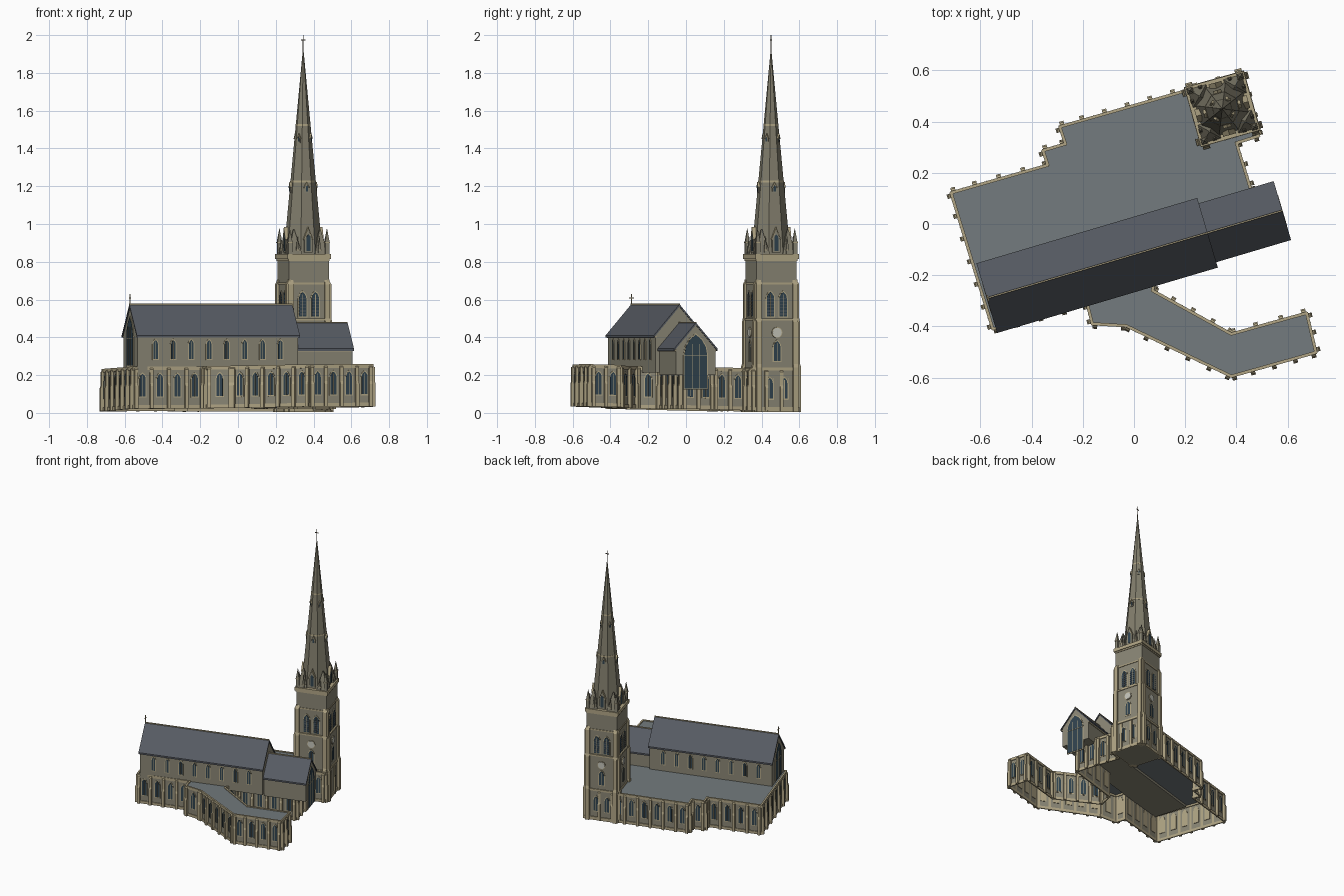
import bpy, bmesh, math
from mathutils import Matrix, Vector

if "Cube" in bpy.data.objects:
    bpy.data.objects.remove(bpy.data.objects["Cube"])

COL = dict(stone=(.25, .235, .175), trim=(.43, .37, .23), slate=(.095, .105, .125), lead=(.17, .195, .205),
           glass=(.03, .055, .075), spire=(.22, .205, .15), clock=(.55, .55, .48), iron=(.12, .1, .07))
MATS = {}
for k, c in COL.items():
    MATS[k] = bpy.data.materials.new(k)
    MATS[k].diffuse_color = (*c, 1)
parts = {}


def bm_of(name, mat):
    if name not in parts:
        parts[name] = (bmesh.new(), mat)
    return parts[name][0]


def prism(name, mat, M, pts, y0, y1):
    """Extrude an (x, z) profile along local y."""
    bm = bm_of(name, mat)
    a = [bm.verts.new(M @ Vector((x, y0, z))) for x, z in pts]
    b = [bm.verts.new(M @ Vector((x, y1, z))) for x, z in pts]
    n = len(pts)
    bm.faces.new(a)
    bm.faces.new(b[::-1])
    for i in range(n):
        bm.faces.new((a[i], b[i], b[(i + 1) % n], a[(i + 1) % n]))


def box(name, mat, M, x0, x1, y0, y1, z0, z1):
    prism(name, mat, M, [(x0, z0), (x1, z0), (x1, z1), (x0, z1)], y0, y1)


def cone(name, mat, M, z0, z1, r0, r1, n, turn=0.0):
    bmesh.ops.create_cone(bm_of(name, mat), cap_ends=True, segments=n, radius1=r0, radius2=r1, depth=z1 - z0,
                          matrix=M @ Matrix.Translation((0, 0, (z0 + z1) / 2)) @ Matrix.Rotation(turn, 4, 'Z'))


def arch(x, w, z0, z1):
    """Pointed arch profile."""
    h = w / 2
    rise = w * .87
    pts = [(x - h, z0), (x + h, z0)]
    right = [(x - h + w * math.cos(t), z1 - rise + w * math.sin(t)) for t in (0, .35, .7, math.pi / 3)]
    return pts + right + [(2 * x - a, b) for a, b in right[-2::-1]]


def window(pre, M, x, w, z0, z1, out=0.0, mullion=True):
    prism(pre + "_window_surrounds", 'trim', M, arch(x, w + .012, z0 - .006, z1 + .008), out - .004, out + .003)
    prism(pre + "_window_glass", 'glass', M, arch(x, w, z0, z1), out, out + .005)
    if mullion:
        box(pre + "_mullions", 'trim', M, x - .0015, x + .0015, out, out + .007, z0, z1 - w * .3)


def frame(x, y, ang):
    return Matrix.Translation((x, y, 0)) @ Matrix.Rotation(ang, 4, 'Z')


# low aisles and annex: one clockwise outline with bays on every edge
OUT = [(-.715, .122), (-.337, .23), (-.356, .287), (-.268, .313), (-.29, .38), (.42, .583), (.487, .344), (.4, .317),
       (.453, .146), (.5, -.02), (.1, -.14), (.072, -.26), (.38, -.43), (.675, -.348), (.711, -.502), (.38, -.595),
       (-.03, -.398), (-.163, -.39), (-.183, -.312), (-.552, -.41)]
H = .218
walls = bm_of("low_walls", 'stone')
lo = [walls.verts.new((x, y, 0)) for x, y in OUT]
hi = [walls.verts.new((x, y, H)) for x, y in OUT]
roof = bm_of("low_flat_roof", 'lead')
roof.faces.new([roof.verts.new((x, y, H)) for x, y in OUT][::-1])
for i, p in enumerate(OUT):
    j = (i + 1) % len(OUT)
    walls.faces.new((lo[j], lo[i], hi[i], hi[j]))
    d = Vector(OUT[j]) - Vector(p)
    L = d.length
    M = frame(*p, math.atan2(d.y, d.x))
    box("low_plinth", 'trim', M, -.003, L + .003, -.002, .006, 0, .02)
    box("low_parapet", 'trim', M, -.003, L + .003, -.006, .006, H - .014, H + .006)
    n = max(1, round(L / .093))
    for k in range(n + 1):
        c = min(max(L * k / n, .011), L - .011)
        prism("low_buttresses", 'trim', M @ Matrix.Translation((c, 0, 0)) @ Matrix.Rotation(math.pi / 2, 4, 'Z'),
              [(-.001, 0), (.019, 0), (.019, .12), (.014, .135), (.014, H - .01), (-.001, H + .003)], -.009, .009)
        if k < n and L / n > .065:
            window("low", M, L * (k + .5) / n, .032, .065, .185)

# the low storey follows gently sloping ground
for name, (bm, m) in parts.items():
    for v in bm.verts:
        v.co.z += .017 + .008 * v.co.x - .022 * v.co.y

# nave and chancel
A = math.radians(16.5)
N = frame(-.144, -.162, A)
ALONG = Matrix.Rotation(math.pi / 2, 4, 'Z')   # profile x -> local y, extrusion -> local -x


def gabled(name, x0, x1, hw, rw, base, eave, ridge):
    R = N @ ALONG
    s = (ridge - eave) / rw
    we = ridge - .008 - s * hw
    prism(name + "_walls", 'stone', R, [(-hw, base), (hw, base), (hw, we), (0, ridge - .008), (-hw, we)],
          -x1 + .006, -x0 - .006)
    t = .012
    prism(name + "_roof", 'slate', R, [(-rw, eave), (0, ridge), (rw, eave), (rw, eave - t), (0, ridge - t),
                                       (-rw, eave - t)], -x1, -x0)
    box(name + "_ridge", 'trim', N, x0, x1, -.003, .003, ridge - .003, ridge + .004)
    for sd in (-1, 1):
        box(name + "_eaves_course", 'trim', N, x0 + .006, x1 - .006, sd * hw - .005, sd * hw + .005,
            eave - .014, eave - .004)


gabled("nave", -.45, .45, .13, .142, .215, .41, .575)
gabled("chancel", .44, .755, .109, .12, .2, .34, .478)

# clerestory windows on both sides
for side in (0, math.pi):
    M = N @ Matrix.Rotation(side, 4, 'Z')
    for k in range(8):
        window("nave", M, -.345 + k * .0985, .024, .285, .385, .13)

# great end windows
WEST = N @ Matrix.Rotation(math.pi / 2, 4, 'Z')
EAST = N @ Matrix.Rotation(-math.pi / 2, 4, 'Z')
for pre, M, w, z0, z1, out in (("west", WEST, .115, .25, .505, .444), ("east", EAST, .125, .13, .415, .749)):
    window(pre, M, 0, w, z0, z1, out, False)
    for x in (-w / 6, w / 6):
        box(pre + "_tracery", 'trim', M, x - .0015, x + .0015, out, out + .007, z0, z1 - .05)
    box(pre + "_tracery", 'trim', M, -w / 2, w / 2, out, out + .007, z1 - .112, z1 - .109)

# gable cross on the west ridge
box("gable_cross", 'trim', N, -.449, -.443, -.003, .003, .57, .63)
box("gable_cross", 'trim', N, -.449, -.443, -.012, .012, .606, .612)

# tower
T = frame(.345, .45, math.radians(15.7))
box("tower_lower", 'stone', T, -.115, .115, -.115, .115, .006, .5)
box("tower_upper", 'stone', T, -.11, .11, -.11, .11, .5, .83)
for z0, z1, h in ((.006, .03, .122), (.225, .24, .121), (.488, .5, .12), (.68, .69, .114), (.805, .815, .114),
                  (.815, .84, .12)):
    box("tower_string_courses", 'trim', T, -h, h, -h, h, z0, z1)


def lucarne(M, w, z0, z1, y0, y1):
    """Gabled spire opening facing local y."""
    e = z0 + (z1 - z0) * .55
    h = w / 2
    prism("lucarne_bodies", 'stone', M, [(-h, z0), (h, z0), (h, e), (0, z1), (-h, e)], y0, y1)
    prism("lucarne_gables", 'trim', M, [(-h - .004, e), (0, z1 + .008), (h + .004, e), (h, e - .003), (0, z1),
                                        (-h, e - .003)], y0, y1 + .003)
    prism("lucarne_openings", 'glass', M, arch(0, w * .5, z0 + .008, e + (z1 - e) * .45), y1 - .001, y1 + .002)


ZB, ZT, RB = .84, 1.91, .104     # spire base, tip, base radius


def apothem(z):
    return RB * math.cos(math.pi / 8) * (ZT - z) / (ZT - ZB)


for q in range(4):
    F = T @ Matrix.Rotation(q * math.pi / 2, 4, 'Z')
    # paired corner buttresses with a set-back
    for x in (-.1, .1):
        B = F @ Matrix.Translation((x, 0, 0)) @ ALONG
        prism("tower_buttresses", 'trim', B, [(.1, .006), (.134, .006), (.134, .24), (.128, .26), (.128, .48),
                                              (.123, .5), (.123, .68), (.109, .705), (.1, .705)], -.014, .014)
    # windows, clock and belfry openings
    for x in (-.04, .04):
        window("tower", F, x, .032, .075, .185, .115)
    window("tower", F, 0, .036, .275, .38, .115)
    CL = F @ Matrix.Translation((0, 0, .425)) @ Matrix.Rotation(-math.pi / 2, 4, 'X')
    cone("clock_rims", 'trim', CL, .112, .12, .029, .029, 20)
    cone("clock_faces", 'clock', CL, .112, .122, .025, .025, 20)
    for x in (-.035, .035):
        window("belfry", F, x, .04, .51, .64, .11)
        for k in range(6):
            z = .522 + k * .016
            box("belfry_louvres", 'slate', F, x - .019, x + .019, .112, .1165, z, z + .004)
    # spire openings in three tiers
    lucarne(F, .044, .85, .975, .05, apothem(.85) + .008)
    lucarne(F, .024, 1.165, 1.215, .03, apothem(1.165) + .006)
    lucarne(F @ Matrix.Rotation(math.pi / 4, 4, 'Z'), .016, 1.43, 1.47, .015, apothem(1.43) + .005)
    # corner broaches, pinnacles and their smaller companions
    C = F @ Matrix.Translation((.072, .072, 0))
    cone("broaches", 'spire', C, .84, .97, .052, .004, 4, math.pi / 4)
    for dx, dy, r, z in ((.03, .03, .016, .96), (-.012, .032, .01, .92), (.032, -.012, .01, .92)):
        P = C @ Matrix.Translation((dx, dy, 0))
        cone("pinnacle_shafts", 'stone', P, .835, z - .06, r, r, 4, math.pi / 4)
        cone("pinnacle_caps", 'trim', P, z - .06, z - .054, r * 1.2, r * 1.2, 4, math.pi / 4)
        cone("pinnacle_spikes", 'spire', P, z - .054, z + .015, r, .001, 4, math.pi / 4)

# octagonal spire with stone bands
cone("spire", 'spire', T, ZB, ZT, RB, .003, 8, math.pi / 8)
for z in (1.225, 1.525):
    r = apothem(z) / math.cos(math.pi / 8) + .003
    cone("spire_bands", 'trim', T, z - .005, z + .005, r, r - .001, 8, math.pi / 8)

# spire cross
cone("spire_cross", 'iron', T, 1.9, 2.0, .003, .002, 6)
box("spire_cross", 'iron', T, -.012, .012, -.002, .002, 1.972, 1.977)

# turn every part into an object
for name, (bm, mat) in parts.items():
    if name not in ("low_walls", "low_flat_roof"):
        bmesh.ops.recalc_face_normals(bm, faces=bm.faces)
    me = bpy.data.meshes.new(name)
    bm.normal_update()
    bm.to_mesh(me)
    bm.free()
    me.materials.append(MATS[mat])
    bpy.context.collection.objects.link(bpy.data.objects.new(name, me))

for m in bpy.data.materials:
    if m.users and not m.is_grease_pencil:
        m.use_nodes = True
        m.node_tree.nodes["Principled BSDF"].inputs["Base Color"].default_value = m.diffuse_color
